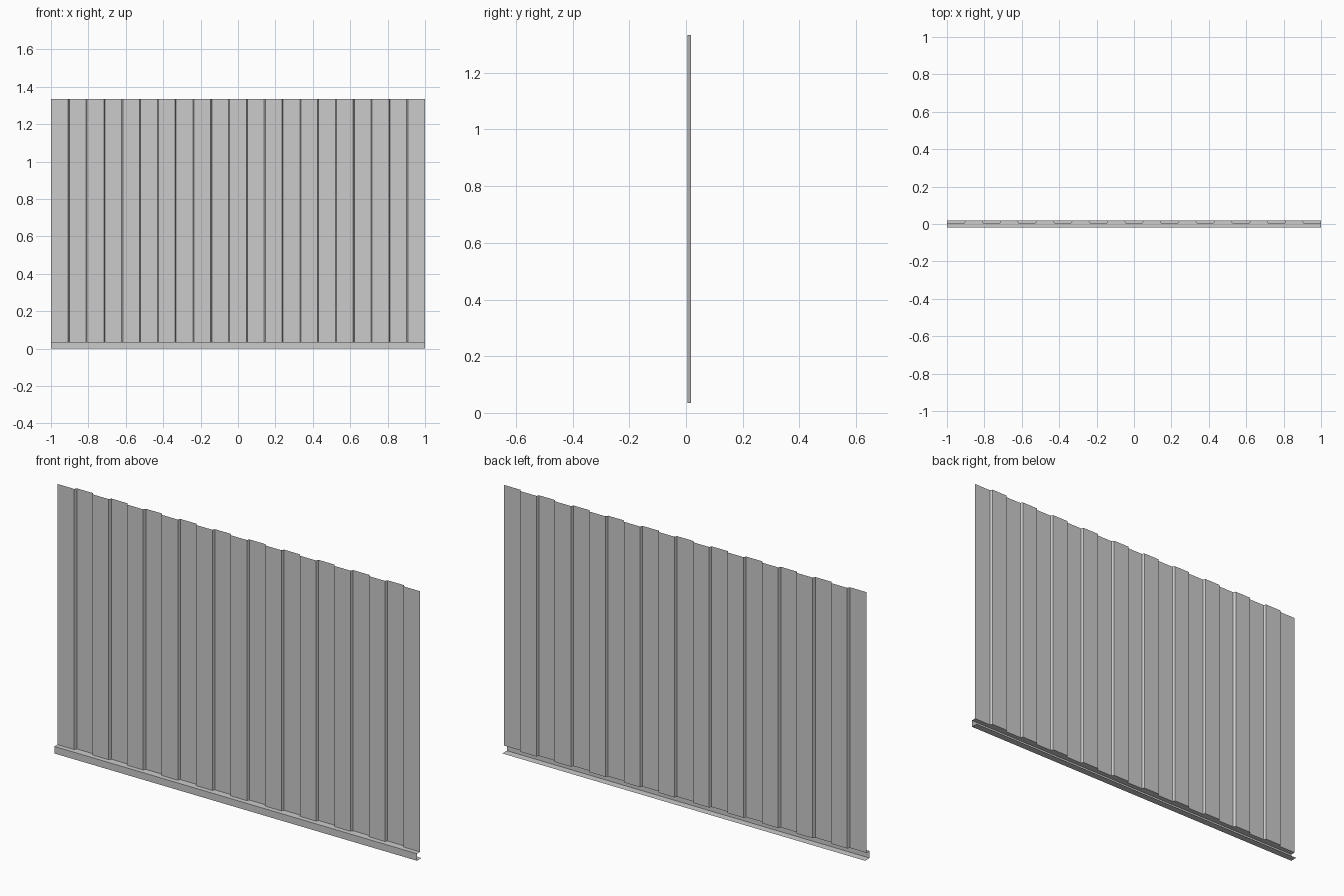
import bpy

if "Cube" in bpy.data.objects:
    bpy.data.objects.remove(bpy.data.objects["Cube"])

# Shared dimensions
HALF = 1.0            # half width
Y_FRONT = -0.018      # front of the base rail
Y_BACK = 0.018        # rear of rail and of the recessed strips
Y_NEAR = 0.006        # forward strips of the sheet
Z_RAIL, Z_TOP = 0.035, 1.334
STRIPS = 21
SLANT = 0.003         # half width of each slanted step


def make_mesh(name, verts, faces):
    mesh = bpy.data.meshes.new(name)
    mesh.from_pydata(verts, [], faces)
    mesh.update()
    obj = bpy.data.objects.new(name, mesh)
    bpy.context.collection.objects.link(obj)
    return obj


def ribbon(name, rows):
    """Skin quads between consecutive rows of points of equal length."""
    n = len(rows[0])
    verts = [p for row in rows for p in row]
    faces = [(r * n + i, r * n + i + 1, (r + 1) * n + i + 1, (r + 1) * n + i)
             for r in range(len(rows) - 1) for i in range(n - 1)]
    return make_mesh(name, verts, faces)


# Trapezoid profile of the ribbed sheet, alternating forward and recessed strips
pitch = 2 * HALF / STRIPS
profile = []
for i in range(STRIPS):
    y = Y_BACK if i % 2 else Y_NEAR
    x0 = -HALF + i * pitch + (SLANT if i else 0)
    x1 = -HALF + (i + 1) * pitch - (SLANT if i < STRIPS - 1 else 0)
    profile += [(x0, y), (x1, y)]

# Ribbed sheet
ribbon("ribbed_sheet", [[(x, y, z) for x, y in profile] for z in (Z_RAIL, Z_TOP)])

# Rail top, trimmed to the sheet's profile
ribbon("rail_top", [[(x, Y_FRONT, Z_RAIL) for x, y in profile],
                    [(x, y, Z_RAIL) for x, y in profile]])

# Rail front web and bottom flange
section = [(Y_BACK, 0), (Y_FRONT, 0), (Y_FRONT, Z_RAIL)]
ribbon("base_rail", [[(-HALF, y, z), (HALF, y, z)] for y, z in section])
